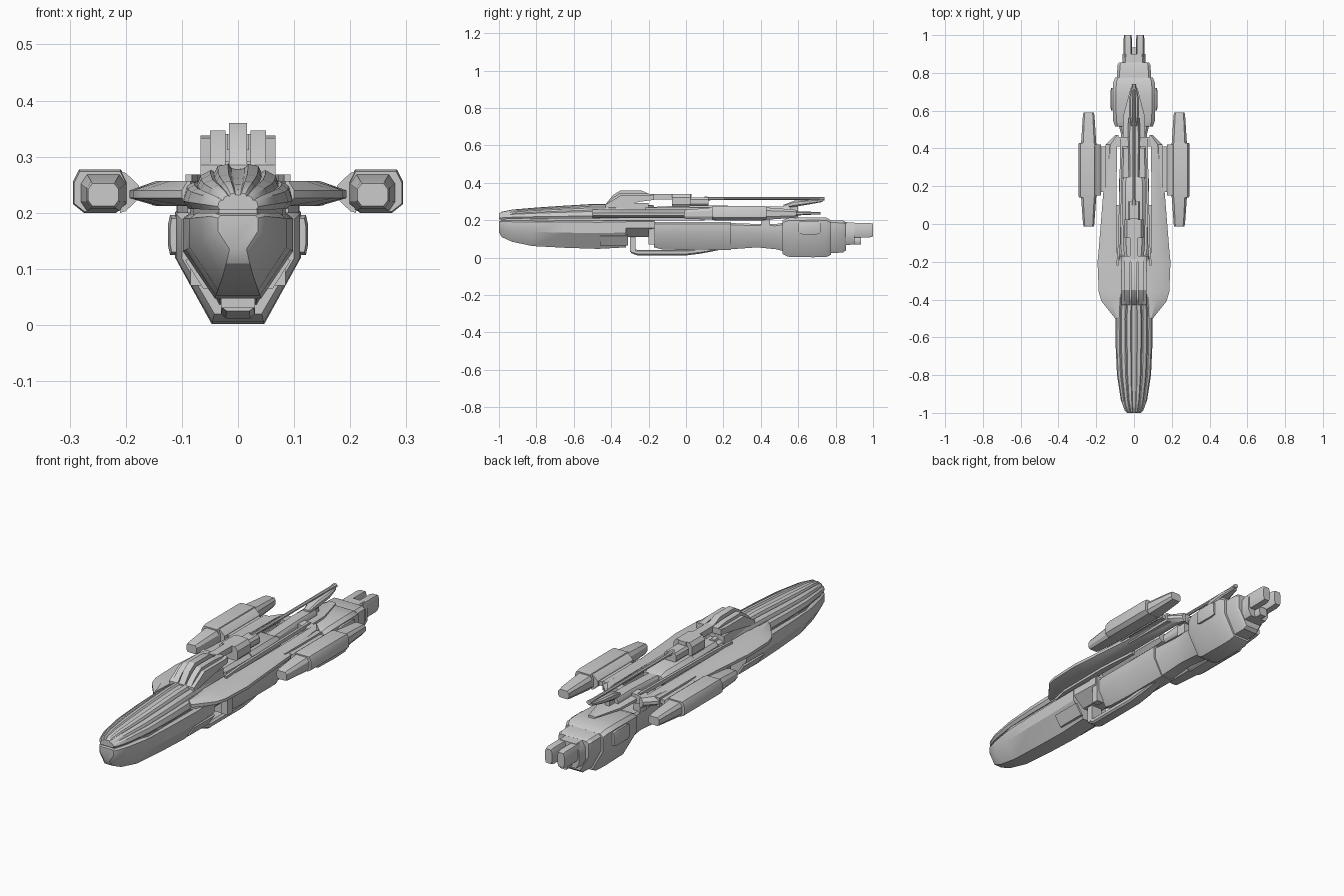
import bpy, bmesh, math

grey = bpy.data.materials.new("hull_grey")
grey.diffuse_color = (0.6, 0.6, 0.6, 1)


def finish(name, bm):
    """Turn a bmesh into a smooth-by-angle object."""
    bmesh.ops.recalc_face_normals(bm, faces=bm.faces)
    me = bpy.data.meshes.new(name)
    bm.to_mesh(me)
    bm.free()
    me.materials.append(grey)
    ob = bpy.data.objects.new(name, me)
    bpy.context.collection.objects.link(ob)
    bpy.ops.object.select_all(action='DESELECT')
    ob.select_set(True)
    bpy.context.view_layer.objects.active = ob
    bpy.ops.object.shade_smooth_by_angle(angle=math.radians(32))
    return ob


def skin(name, rings):
    """Bridge equal-length rings of points and cap both ends."""
    bm = bmesh.new()
    vs = [[bm.verts.new(p) for p in r] for r in rings]
    n = len(vs[0])
    for a, b in zip(vs, vs[1:]):
        for i in range(n):
            j = (i + 1) % n
            bm.faces.new((a[i], a[j], b[j], b[i]))
    bm.faces.new(vs[0])
    bm.faces.new(vs[-1][::-1])
    return finish(name, bm)


def loft(name, half, stations, xc=0.0):
    """Symmetric half profile (u 0..1, v 0..1), stations (y, half width, z0, z1)."""
    full = half + [(-u, v) for u, v in reversed(half) if u > 0]
    return skin(name, [[(xc + u * w, y, z0 + v * (z1 - z0)) for u, v in full]
                       for y, w, z0, z1 in stations])


BOX = [(1, 0), (1, 1)]
CHAMFER = [(.72, 0), (1, .25), (1, .75), (.72, 1)]
KEEL = [(.42, 0), (1, .55), (1, .93), (.85, 1)]
ROUND = [(math.cos(a), .5 + .5 * math.sin(a))
         for a in [math.radians(-67.5 + 45 * i) for i in range(4)]]


def box(name, x0, x1, y0, y1, z0, z1, shape=BOX):
    return loft(name, shape, [(y0, (x1 - x0) / 2, z0, z1), (y1, (x1 - x0) / 2, z0, z1)],
                (x0 + x1) / 2)


# forward hull: lower shell, fluted upper shell and inset seam between them
loft("lower_bow", KEEL, [
    (-1, .036, .135, .195), (-.985, .05, .11, .2), (-.93, .066, .085, .2), (-.82, .086, .062, .2),
    (-.65, .094, .053, .2), (-.47, .098, .047, .2), (-.32, .098, .055, .2)])
loft("bow_seam", BOX, [(-.99, .034, .19, .215), (-.8, .08, .19, .215), (-.17, .088, .19, .215)])
FLUTED = [(0, 0), (.9, 0), (1, .2), (.93, .5), (.8, .6), (.74, .56), (.68, .74), (.5, .86),
          (.43, .8), (.37, .95), (.18, 1), (.12, .9), (0, .88)]
loft("upper_bow", FLUTED, [
    (-1, .036, .205, .235), (-.985, .05, .205, .246), (-.93, .07, .206, .257),
    (-.8, .09, .207, .268), (-.65, .097, .207, .278), (-.5, .098, .207, .287),
    (-.35, .09, .207, .288), (-.17, .08, .21, .28)])

# notch behind the bow with side cheeks and the belly skid
loft("neck", KEEL, [(-.32, .095, .11, .2), (-.17, .09, .11, .2)])
box("belly_post", -.03, .03, -.3, -.27, .03, .12)
loft("belly_skid", CHAMFER, [(-.295, .028, .025, .05), (-.26, .03, .012, .042),
                             (.0, .03, .012, .042), (.08, .028, .022, .05), (.2, .02, .045, .06)])
for s in (-1, 1):
    skin("neck_cheek", [[(s * x, y, z) for x, z in
                         ((.05, .065), (.062, .065), (.094, .115), (.085, .12))]
                        for y in (-.46, -.31)])
    box("neck_brace", *sorted((s * .05, s * .085)), -.2, -.165, .07, .2)

# middle body and tapered throat
loft("middle_body", KEEL, [(-.17, .074, .055, .19), (-.13, .08, .045, .19),
                           (.0, .08, .04, .19), (.24, .08, .04, .19)])
loft("throat", KEEL, [(.24, .07, .045, .185), (.38, .064, .055, .18), (.48, .07, .045, .18),
                      (.54, .085, .03, .19)])

# engine block with side panels, collar and nozzles
loft("engine_block", KEEL, [(.515, .1, .02, .2), (.545, .11, .005, .212), (.68, .112, .002, .216),
                            (.75, .11, .004, .214), (.775, .1, .015, .2)])
loft("engine_collar", KEEL, [(.77, .09, .025, .2), (.84, .088, .027, .198), (.855, .08, .04, .19)])
loft("engine_step", CHAMFER, [(.85, .062, .068, .19), (.9, .06, .07, .188)])
for s in (-1, 1):
    loft("engine_side_panel", CHAMFER, [(.6, .01, .13, .19), (.62, .014, .125, .196),
                                        (.7, .014, .125, .196), (.72, .01, .13, .19)], s * .111)
    loft("nozzle", CHAMFER, [(.88, .022, .108, .186), (.98, .022, .108, .186),
                             (1, .019, .113, .181)], s * .033)
box("lower_nozzle", -.022, .022, .88, .935, .07, .112, CHAMFER)

# wings, pylons and side pods
WING = [(-.5, .085, .09, .1), (-.41, .08, .12, .172), (-.36, .07, .135, .187),
        (-.2, .07, .145, .193), (-.15, .09, .145, .188), (.2, .092, .14, .16),
        (.42, .09, .125, .15), (.47, .082, .09, .1)]
POD = [(.6, 0), (1, .2), (1, .72), (.78, 1)]
for s in (-1, 1):
    skin("wing", [[(s * xi, y, .212), (s * xm, y, .212), (s * xo, y, .226), (s * xo, y, .24),
                   (s * xm, y, .257), (s * xi, y, .257)] for y, xi, xm, xo in WING])
    # skirt hanging under the front of the wing
    skin("wing_skirt", [[(s * .08, y, .2), (s * xo, y, .2), (s * xo, y, .22), (s * .08, y, .22)]
                        for y, xo in ((-.46, .09), (-.38, .108), (-.1, .11), (.1, .095))])
    box("pylon", *sorted((s * .13, s * .21)), .17, .41, .226, .246)
    box("pylon_root", *sorted((s * .1, s * .152)), .14, .42, .213, .255)
    skin("pod_fairing", [[(s * x, y, z) for y, z in
                          ((.15, .2 + d), (.42, .2 + d), (.42, .274 - d), (.15, .274 - d))]
                         for x, d in ((.176, .026), (.2, .003), (.21, .0))])
    loft("side_pod", POD, [(.14, .046, .202, .274), (.16, .048, .2, .277),
                           (.41, .048, .2, .277), (.43, .046, .202, .274)], s * .246)
    loft("pod_front", CHAMFER, [(-.012, .027, .212, .252), (.0, .03, .208, .256),
                                (.14, .04, .203, .268)], s * .24)
    loft("pod_rear", CHAMFER, [(.43, .04, .203, .268), (.57, .031, .212, .258),
                               (.59, .028, .215, .254)], s * .24)

# raised dorsal arches: tall centre bar flanked by lower ones
for x, w, top in ((0, .016, .36), (.036, .014, .347), (-.036, .014, .347),
                  (.057, .01, .333), (-.057, .01, .333)):
    loft("dorsal_arch", BOX, [(-.43, w, .265, .285), (-.39, w, .27, top - .025),
                              (-.35, w, .28, top), (-.24, w, .3, top),
                              (-.2, w, .305, min(top, .342)), (-.17, w, .31, .338)], x)
box("arch_base", -.062, .062, -.4, -.2, .25, .292)

# dorsal deck, turret housing and long rod
loft("deck_front", CHAMFER, [(-.2, .05, .212, .27), (-.1, .058, .212, .275), (.02, .06, .212, .275)])
loft("deck_rear", CHAMFER, [(.02, .062, .212, .28), (.22, .062, .212, .28), (.25, .055, .22, .265)])
box("dorsal_beam", -.02, .02, -.2, .03, .312, .34)
box("turret_housing", -.05, .05, -.075, .025, .265, .34, CHAMFER)
box("turret_rear", -.032, .032, .025, .12, .275, .322, CHAMFER)
loft("long_rod", ROUND, [(.1, .014, .304, .328), (.14, .009, .307, .324),
                         (.7, .009, .308, .324), (.74, .013, .305, .326)])
for s in (-1, 1):
    skin("side_rail", [[(s * (x + dx), y, z) for dx, z in
                        ((-.006, .25), (.006, .25), (.006, .268), (-.006, .268))]
                       for y, x in ((-.22, .088), (-.1, .078), (.45, .066))])
    box("bridge_leg", *sorted((s * .035, s * .07)), .4, .45, .17, .24)

# rear bridge, spine and tail fins over the engine
box("rear_bridge", -.092, .092, .41, .46, .218, .262, CHAMFER)
loft("rear_spine", CHAMFER, [(.24, .03, .22, .265), (.45, .032, .215, .275), (.56, .03, .22, .272)])
loft("tail_plate", CHAMFER, [(.44, .06, .222, .25), (.58, .055, .225, .248), (.72, .018, .232, .244)])
loft("tail_fin", CHAMFER, [(.52, .016, .265, .282), (.58, .026, .272, .305),
                           (.66, .026, .285, .31), (.73, .012, .298, .312)])
box("tail_post", -.012, .012, .54, .6, .2, .29)
